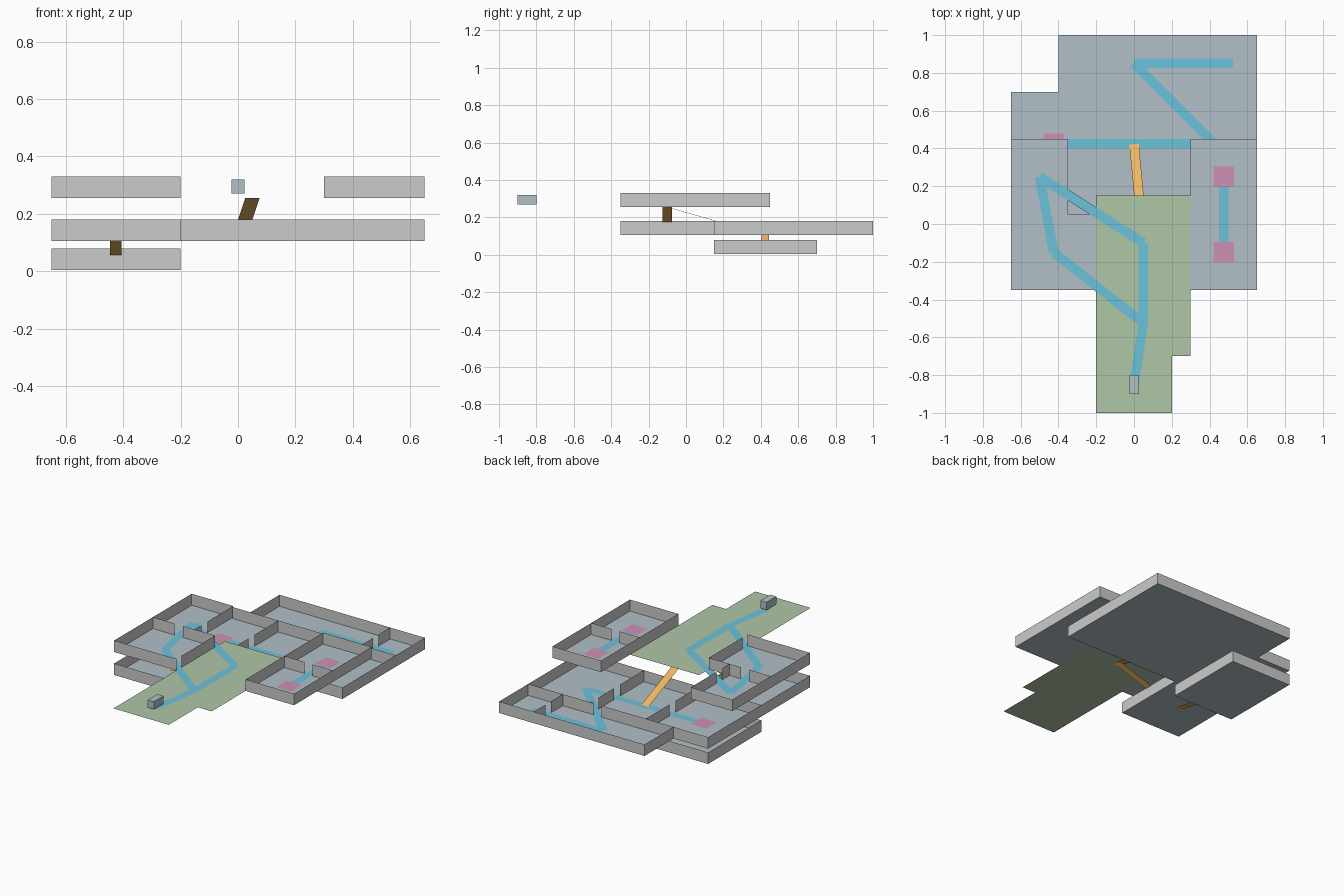
import bpy
from mathutils import Vector

if "Cube" in bpy.data.objects:
    bpy.data.objects.remove(bpy.data.objects["Cube"])

LOW, MID, TOP = 0.005, 0.105, 0.255     # floor heights
WALL_H, DOOR = 0.075, 0.06


def material(name, rgb):
    m = bpy.data.materials.new(name)
    m.diffuse_color = (*rgb, 1)
    m.use_nodes = True
    m.node_tree.nodes["Principled BSDF"].inputs["Base Color"].default_value = m.diffuse_color
    return m


FLOOR = material("floor_blue_grey", (0.44, 0.53, 0.57))
GREEN = material("outdoor_green", (0.43, 0.57, 0.39))
ORANGE = material("ramp_orange", (0.90, 0.50, 0.13))
CYAN = material("path_cyan", (0.15, 0.54, 0.71))
PINK = material("marker_pink", (0.62, 0.28, 0.46))


def quads(name, faces, mat=None):
    verts = [v for f in faces for v in f]
    mesh = bpy.data.meshes.new(name)
    mesh.from_pydata(verts, [], [range(i * 4, i * 4 + 4) for i in range(len(faces))])
    if mat:
        mesh.materials.append(mat)
    ob = bpy.data.objects.new(name, mesh)
    bpy.context.collection.objects.link(ob)
    return ob


def rect(x0, x1, y0, y1, z):
    return [(x0, y0, z), (x1, y0, z), (x1, y1, z), (x0, y1, z)]


def strip(a, b, width):
    a, b = Vector(a), Vector(b)
    d = b - a
    side = Vector((-d.y, d.x, 0))
    if side.length < 1e-6:              # vertical link
        side = Vector((0, 1, 0))
    side = side.normalized() * width / 2
    return [a - side, b - side, b + side, a + side]


def crossing(a, b, p, q):
    """Parameter along wall a-b where the path p-q crosses it."""
    a, b, p, q = map(Vector, (a, b, p, q))
    r, s = b - a, q - p
    den = r.cross(s)
    if abs(den) < 1e-9:
        return None
    t, u = (p - a).cross(s) / den, (p - a).cross(r) / den
    return t if 0.05 < t < 0.95 and 0 < u < 1 else None


def walls(name, lines, paths, z):
    faces = []
    for x0, y0, x1, y1 in lines:
        a, b = Vector((x0, y0)), Vector((x1, y1))
        half = DOOR / 2 / (b - a).length
        cuts = [crossing(a, b, p, q) for p, q in paths]
        start = 0.0
        for t in sorted(c for c in cuts if c is not None) + [1 + half]:
            end = t - half
            if end > start:
                p, q = a.lerp(b, start), a.lerp(b, end)
                faces.append([(*p, z), (*q, z), (*q, z + WALL_H), (*p, z + WALL_H)])
            start = t + half
    quads(name, faces)


# Room centres
vault, cellar_stair = (-0.425, 0.425), (-0.425, -0.1)
centre, east, hall, store = (0, 0.425), (0.425, 0.425), (0, 0.85), (0.525, 0.85)
entry, court, terrace = (0, -0.85), (0.05, -0.525), (0.05, -0.1)
west_front, west_back = (-0.425, -0.15), (-0.5, 0.25)
east_front, east_back = (0.475, -0.15), (0.475, 0.25)

# Each level: height, room floors, wall lines, level paths
levels = {
    "lower": (LOW, [(-0.65, -0.2, 0.15, 0.7)],
              [(-0.65, 0.15, -0.2, 0.15), (-0.2, 0.15, -0.2, 0.7),
               (-0.2, 0.7, -0.65, 0.7), (-0.65, 0.7, -0.65, 0.15)], []),
    "middle": (MID, [(-0.65, -0.2, -0.35, 0.15), (-0.65, -0.2, 0.15, 0.7),
                     (-0.2, 0.2, 0.15, 0.7), (0.2, 0.65, 0.15, 0.7),
                     (-0.4, 0.4, 0.7, 1), (0.4, 0.65, 0.7, 1)],
               [(-0.65, -0.35, -0.2, -0.35), (-0.2, -0.35, -0.2, 0.15),
                (-0.65, 0.15, 0.65, 0.15), (0.65, 0.15, 0.65, 1), (0.65, 1, -0.4, 1),
                (-0.4, 1, -0.4, 0.7), (-0.65, 0.7, 0.65, 0.7), (-0.65, 0.7, -0.65, -0.35),
                (-0.2, 0.15, -0.2, 0.7), (0.2, 0.15, 0.2, 0.7), (0.4, 0.7, 0.4, 1)],
               [(centre, vault), (centre, east), (east, hall), (hall, store)]),
    "upper": (TOP, [(-0.65, -0.2, -0.35, 0.05), (-0.65, -0.35, 0.05, 0.45),
                    (0.3, 0.65, -0.35, 0.05), (0.3, 0.65, 0.05, 0.45)],
              [(-0.65, -0.35, -0.2, -0.35), (-0.2, -0.35, -0.2, 0.05),
               (-0.2, 0.05, -0.65, 0.05), (-0.35, 0.05, -0.35, 0.45),
               (-0.35, 0.45, -0.65, 0.45), (-0.65, 0.45, -0.65, -0.35),
               (0.3, -0.35, 0.65, -0.35), (0.65, -0.35, 0.65, 0.45),
               (0.65, 0.45, 0.3, 0.45), (0.3, 0.45, 0.3, -0.35), (0.3, 0.05, 0.65, 0.05)],
              [(entry, court), (court, terrace), (court, west_front),
               (west_front, west_back), (terrace, west_back), (east_front, east_back)]),
}
for name, (z, rooms, lines, paths) in levels.items():
    quads(name + "_floor", [rect(*r, z) for r in rooms], FLOOR)
    walls(name + "_walls", lines, paths, z)
    if paths:
        quads(name + "_paths", [strip((*p, z + 0.0006), (*q, z + 0.0006), 0.05)
                                for p, q in paths], CYAN)

# Open outdoor areas
quads("outdoor_ground", [rect(-0.2, 0.3, -0.35, 0.15, TOP), rect(-0.2, 0.3, -0.7, -0.35, TOP),
                         rect(-0.2, 0.2, -1, -0.7, TOP)], GREEN)

# Ramps and the vertical link between levels
quads("upper_ramps", [strip((*centre, MID), (*terrace, TOP), 0.05),
                      strip((*cellar_stair, MID), (*terrace, TOP), 0.05)], ORANGE)
quads("lower_ramps", [strip((*vault, LOW), (*cellar_stair, MID), 0.04),
                      strip((*vault, LOW), (*vault, MID), 0.04)], ORANGE)

# Square floor markers
quads("floor_markers", [rect(x - 0.055, x + 0.055, y - 0.055, y + 0.055, z + 0.0012)
                        for (x, y), z in ((vault, MID), (east_front, TOP), (east_back, TOP))], PINK)

# Floating block over the entry
bpy.ops.mesh.primitive_cube_add(size=1, location=(0, -0.85, 0.295))
block = bpy.context.object
block.name = "entry_block"
block.scale = (0.045, 0.1, 0.05)
block.data.materials.append(FLOOR)
